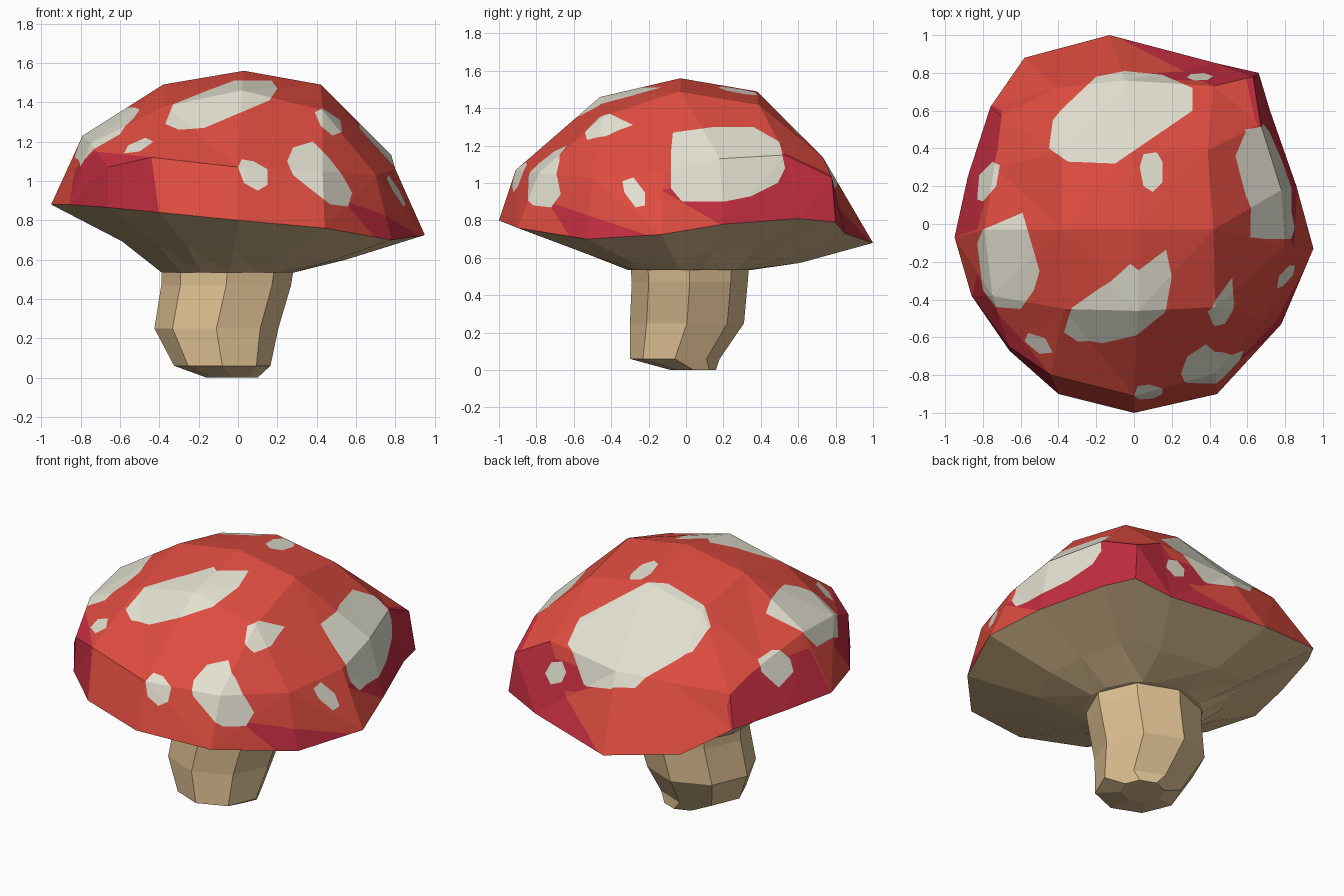
import bpy, bmesh, math
from mathutils import Vector
from mathutils.geometry import convex_hull_2d

if "Cube" in bpy.data.objects:
    bpy.data.objects.remove(bpy.data.objects["Cube"])


def material(name, rgb):
    m = bpy.data.materials.new(name)
    m.diffuse_color = (*rgb, 1)
    m.use_nodes = True
    m.node_tree.nodes["Principled BSDF"].inputs["Base Color"].default_value = m.diffuse_color
    return m


RED = material("cap red", (0.73, 0.072, 0.051))
CRIMSON = material("cap crimson", (0.546, 0.027, 0.051))
CREAM = material("spot cream", (0.76, 0.745, 0.63))
TAN = material("stem tan", (0.73, 0.527, 0.287))


def finish(bm, name, mats):
    me = bpy.data.meshes.new(name)
    bm.to_mesh(me)
    bm.free()
    for m in mats:
        me.materials.append(m)
    ob = bpy.data.objects.new(name, me)
    bpy.context.collection.objects.link(ob)
    return ob


def bridge(bm, low, high):
    n = len(low)
    for i in range(n):
        j = (i + 1) % n
        bm.faces.new((low[i], low[j], high[j], high[i]))


# Rim and shoulder rings, counter-clockwise from the front left corner
RIM = [(-.66, -.67, .865), (-.40, -.90, .84), (0, -1, .80), (.44, -.90, .76),
       (.78, -.53, .70), (.95, -.13, .725), (.86, .20, .78), (.72, .60, .81),
       (.66, .80, .79), (.44, .85, .73), (-.13, 1, .68), (-.58, .88, .76),
       (-.76, .62, .865), (-.88, .25, .88), (-.95, -.07, .88), (-.86, -.38, .88)]
SHOULDER = [(-.66, -.65, 1.07), (-.44, -.80, 1.12), (0, -.91, 1.07), (.43, -.79, 1.05),
            (.70, -.50, 1.03), (.80, -.12, 1.06), (.78, .18, 1.13), (.67, .53, 1.15),
            (.63, .78, 1.03), (.42, .73, 1.14), (-.05, .76, 1.09), (-.42, .72, 1.10),
            (-.70, .57, 1.05), (-.74, .30, 1.15), (-.79, -.03, 1.23), (-.75, -.38, 1.19)]
CROWN = [(-.37, -.45, 1.38), (.02, -.46, 1.46), (.43, -.44, 1.36),
         (-.38, -.03, 1.49), (.03, -.03, 1.56), (.42, -.03, 1.49),
         (-.38, .38, 1.40), (0, .38, 1.49), (.39, .39, 1.42)]

# Cap: crown is a 5 x 5 grid whose border is the shoulder ring
bm = bmesh.new()
rim = [bm.verts.new(p) for p in RIM]
shoulder = [bm.verts.new(p) for p in SHOULDER]
crown = [bm.verts.new(p) for p in CROWN]


def grid(r, c):
    if r == 0:
        return shoulder[c]
    if c == 4:
        return shoulder[4 + r]
    if r == 4:
        return shoulder[12 - c]
    if c == 0:
        return shoulder[16 - r]
    return crown[(r - 1) * 3 + c - 1]


bridge(bm, rim, shoulder)
for r in range(4):
    for c in range(4):
        bm.faces.new((grid(r, c), grid(r, c + 1), grid(r + 1, c + 1), grid(r + 1, c)))
bmesh.ops.triangulate(bm, faces=bm.faces[:])
bm.normal_update()

# Axes (u, v, outward direction) for outlines drawn in each view
X, Y, Z = Vector((1, 0, 0)), Vector((0, 1, 0)), Vector((0, 0, 1))
VIEWS = {"front": (X, Z, -Y), "right": (Y, Z, X), "top": (X, Y, Z), "back": (X, Z, Y)}


def paint(view, index, *pts):
    """Cut a convex outline into the facing cap faces and colour the inside."""
    u, v, out = VIEWS[view]
    pts = [Vector(p) for p in pts]
    pts = [pts[i] for i in convex_hull_2d(pts)]
    mid = sum(pts, Vector((0, 0))) / len(pts)
    planes = []
    for a, b in zip(pts, pts[1:] + pts[:1]):
        n = Vector((b.y - a.y, a.x - b.x)).normalized()
        if n.dot(mid - a) > 0:
            n = -n
        planes.append((u * a.x + v * a.y, u * n.x + v * n.y))
    inside = [f for f in bm.faces if f.normal.dot(out) > 0.02]
    for co, no in planes:
        edges = {e for f in inside for e in f.edges}
        verts = {w for f in inside for w in f.verts}
        res = bmesh.ops.bisect_plane(bm, geom=list(verts) + list(edges) + inside,
                                     dist=1e-5, plane_co=co, plane_no=no)
        faces = set(inside) | {g for g in res["geom"] if isinstance(g, bmesh.types.BMFace)}
        inside = [f for f in faces if f.is_valid
                  and (f.calc_center_median() - co).dot(no) < 0]
        bm.normal_update()
    for f in inside:
        f.material_index = index


# Crimson patches around the cap edge
paint("front", 1, (-.86, .86), (-.83, 1.06), (-.73, 1.15), (-.44, 1.12), (-.40, .82))
paint("right", 1, (-.74, .9), (-.5, .82), (-.2, .72), (-.2, .68), (-.6, .68))
paint("right", 1, (-.13, .96), (.53, 1.16), (.79, 1.04), (.82, .77), (.3, .75), (.2, .77))
paint("top", 1, (-.13, 1.01), (.42, .73), (.64, .78), (.68, .81), (.45, .87))
paint("top", 1, (-.77, .64), (-.70, .6), (-.72, .4), (-.83, -.03), (-.96, -.07), (-.89, .25))

# Cream spots
paint("front", 2, (-.37, 1.29), (-.3, 1.26), (-.17, 1.27), (-.02, 1.34), (.16, 1.41),
      (.2, 1.47), (.17, 1.51), (-.02, 1.51), (-.18, 1.45), (-.33, 1.39))
paint("front", 2, (-.58, 1.14), (-.5, 1.15), (-.43, 1.2), (-.47, 1.22), (-.56, 1.18))
paint("front", 2, (0, 1.07), (.03, .99), (.1, .95), (.15, .98), (.15, 1.06), (.08, 1.1), (.02, 1.11))
paint("front", 2, (.25, 1.1), (.28, 1.17), (.38, 1.2), (.46, 1.12), (.53, 1.03),
      (.58, .94), (.56, .87), (.47, .88), (.38, .95), (.28, 1.03))
paint("front", 2, (.39, 1.35), (.43, 1.37), (.52, 1.31), (.53, 1.25), (.48, 1.23), (.42, 1.28))
paint("right", 2, (-.34, 1.01), (-.28, 1.03), (-.22, .95), (-.22, .88), (-.27, .87), (-.33, .95))
paint("right", 2, (-.08, 1.17), (-.07, 1.27), (.15, 1.3), (.36, 1.3), (.5, 1.22),
      (.53, 1.08), (.49, 1.0), (.35, .93), (.2, .9), (-.02, .9), (-.08, .97))
paint("top", 2, (-.43, .55), (-.45, .4), (-.35, .33), (-.1, .32), (.02, .41), (.18, .53),
      (.31, .6), (.31, .72), (.15, .79), (-.05, .81), (-.2, .78), (-.38, .61))
paint("top", 2, (.03, .3), (.05, .37), (.12, .38), (.15, .33), (.15, .22), (.1, .17), (.05, .2))
paint("top", 2, (-.83, -.1), (-.8, -.03), (-.65, .03), (-.59, .06), (-.57, -.07),
      (-.5, -.25), (-.53, -.35), (-.6, -.45), (-.73, -.44), (-.8, -.35))
paint("top", 2, (-.83, .13), (-.82, .26), (-.75, .33), (-.71, .31), (-.73, .2), (-.8, .12))
paint("back", 2, (.28, 1.0), (.32, 1.05), (.39, 1.03), (.42, .96), (.37, .91), (.3, .94))
finish(bm, "cap", [RED, CRIMSON, CREAM])

# Underside: rim drawn in to a middle ring and then to the neck
bm = bmesh.new()
rim = [bm.verts.new(p) for p in RIM]
middle = [bm.verts.new((-.02 + .6 * x, .01 + .6 * y, .645 + .6 * (z - .8))) for x, y, z in RIM]
neck = []
for x, y, z in RIM:
    a = math.atan2(y, x)
    neck.append(bm.verts.new((-.05 + .34 * math.cos(a), .02 + .33 * math.sin(a), .535)))
bridge(bm, middle, rim)
bridge(bm, neck, middle)
bm.faces.new(neck[::-1])
bmesh.ops.triangulate(bm, faces=[f for f in bm.faces if len(f.verts) == 4])
finish(bm, "cap_underside", [TAN])

# Stem: eight-sided rings (centre x, centre y, radius x, radius y, height)
bm = bmesh.new()
rings = []
for cx, cy, rx, ry, z in [(-.03, .04, .13, .12, 0), (-.08, -.06, .245, .24, .06),
                          (-.11, .005, .315, .305, .25), (-.06, .02, .33, .31, .47),
                          (-.05, .02, .34, .32, .60)]:
    rings.append([bm.verts.new((cx + rx * math.cos(k * math.pi / 4),
                                cy + ry * math.sin(k * math.pi / 4), z)) for k in range(8)])
for low, high in zip(rings, rings[1:]):
    bridge(bm, low, high)
bm.faces.new(rings[0][::-1])
bm.faces.new(rings[-1])
finish(bm, "stem", [TAN])
